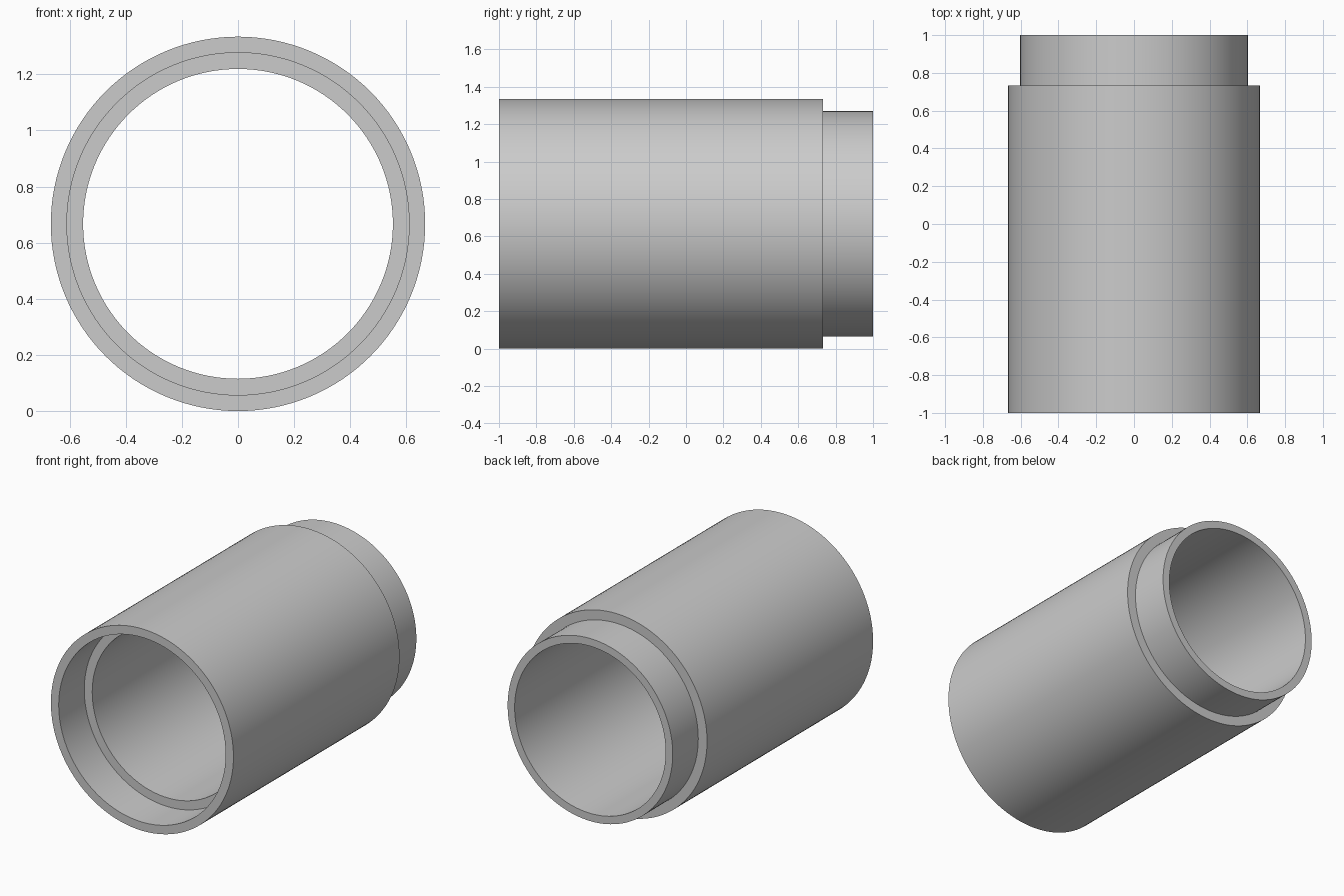
import bpy
import bmesh
import math
from mathutils import Matrix, Vector

cube = bpy.data.objects.get("Cube")
if cube:
    bpy.data.objects.remove(cube, do_unlink=True)

OUTER, SPIGOT, SOCKET, BORE = 0.667, 0.603, 0.61, 0.552
STEP = 0.267        # length of the spigot and depth of the socket
SEGMENTS = 128

# Plain grey material
grey = bpy.data.materials.new("plain_grey")
grey.use_nodes = True
colour = (0.6, 0.6, 0.6, 1)
grey.diffuse_color = colour
grey.node_tree.nodes["Principled BSDF"].inputs["Base Color"].default_value = colour

# Closed wall profile as (radius, y), revolved around the pipe's axis
profile = [(OUTER, -1), (OUTER, 1 - STEP), (SPIGOT, 1 - STEP), (SPIGOT, 1),
           (BORE, 1), (BORE, STEP - 1), (SOCKET, STEP - 1), (SOCKET, -1)]
bm = bmesh.new()
rings = []
for radius, y in profile:
    rings.append([bm.verts.new(Matrix.Rotation(math.tau * i / SEGMENTS, 3, "Y")
                               @ Vector((radius, y, 0))) for i in range(SEGMENTS)])
for ring, after in zip(rings, rings[1:] + rings[:1]):
    for i in range(SEGMENTS):
        j = (i + 1) % SEGMENTS
        bm.faces.new((ring[i], ring[j], after[j], after[i]))
bmesh.ops.recalc_face_normals(bm, faces=bm.faces)

mesh = bpy.data.meshes.new("pipe_section")
bm.to_mesh(mesh)
bm.free()
mesh.materials.append(grey)

# Pipe resting on the ground
pipe = bpy.data.objects.new("pipe_section", mesh)
pipe.location.z = OUTER
bpy.context.collection.objects.link(pipe)
bpy.ops.object.select_all(action="DESELECT")
bpy.context.view_layer.objects.active = pipe
pipe.select_set(True)
bpy.ops.object.shade_smooth_by_angle(angle=math.radians(30))
